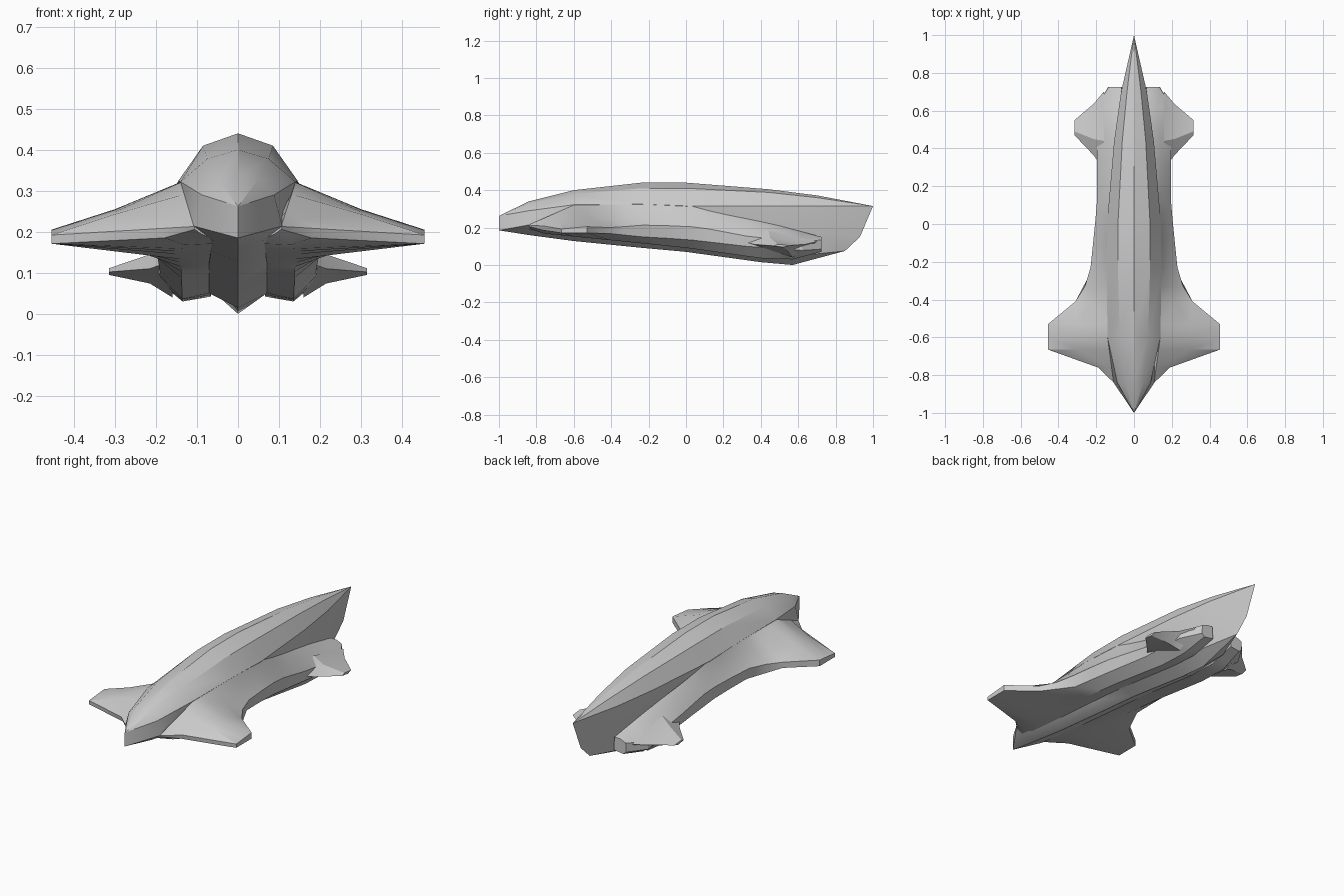
import bpy, bmesh, math


def rail_at(rail, y):
    """Point on a (y, x, z) rail at station y."""
    if y <= rail[0][0]:
        return (rail[0][1], y, rail[0][2])
    for a, b in zip(rail, rail[1:]):
        if y <= b[0]:
            t = (y - a[0]) / (b[0] - a[0])
            return (a[1] + t * (b[1] - a[1]), y, a[2] + t * (b[2] - a[2]))
    return (rail[-1][1], y, rail[-1][2])


def loft(name, rings, cap=False, mirror=False, angle=28):
    bm = bmesh.new()
    vs = [[bm.verts.new(p) for p in r] for r in rings]
    n = len(rings[0])
    for a, b in zip(vs, vs[1:]):
        for i in range(n):
            j = (i + 1) % n
            bm.faces.new((a[i], a[j], b[j], b[i]))
    if cap:
        bm.faces.new(vs[0])
        bm.faces.new(vs[-1])
    bmesh.ops.remove_doubles(bm, verts=bm.verts[:], dist=0.0005)
    bmesh.ops.recalc_face_normals(bm, faces=bm.faces[:])
    me = bpy.data.meshes.new(name)
    bm.to_mesh(me)
    bm.free()
    ob = bpy.data.objects.new(name, me)
    bpy.context.collection.objects.link(ob)
    bpy.ops.object.select_all(action='DESELECT')
    ob.select_set(True)
    bpy.context.view_layer.objects.active = ob
    bpy.ops.object.shade_smooth_by_angle(angle=math.radians(angle))
    if mirror:
        ob.modifiers.new("mirror", 'MIRROR').use_mirror_merge = False
    return ob


# Central hull: rails from spine to keel, one point per station (y, x, z)
spine = [(-1, 0, .262), (-.84, 0, .34), (-.6, 0, .40), (-.24, 0, .44),
         (0, 0, .44), (.44, 0, .405), (.7, 0, .372), (1, 0, .315)]
shoulder = [(-1, 0, .262), (-.84, .05, .328), (-.6, .075, .378), (-.24, .085, .41),
            (0, .085, .41), (.44, .062, .388), (.7, .037, .36), (1, 0, .315)]
chine = [(-1, 0, .262), (-.84, .088, .29), (-.6, .14, .322), (-.24, .145, .325),
         (0, .143, .316), (.44, .105, .315), (.7, .068, .315), (1, 0, .315)]
flank = [(-1, 0, .185), (-.84, .108, .214), (-.6, .13, .21), (-.24, .13, .2),
         (0, .12, .2), (.44, .098, .18), (.7, .065, .17), (.93, 0, .15)]
groove = [(-1, 0, .185), (-.84, .06, .178), (-.6, .066, .152), (-.24, .07, .122),
          (0, .07, .102), (.4, .07, .05), (.66, .062, .055), (.85, 0, .075)]
keel = [(-1, 0, .185), (-.84, 0, .16), (-.6, 0, .128), (-.24, 0, .092),
        (0, 0, .07), (.4, 0, .015), (.57, 0, 0), (.85, 0, .075)]
rings = []
for pts in zip(spine, shoulder, chine, flank, groove, keel):
    right = [(x, y, z) for y, x, z in pts]
    rings.append(right + [(-x, y, z) for x, y, z in right[-2:0:-1]])
loft("central_hull", rings)

# Side bodies that flare into the front wings and end in the rear pods
join = [(-.84, .106, .215), (-.76, .117, .25), (-.6, .14, .32), (-.24, .145, .325),
        (.03, .141, .315), (.15, .128, .282), (.46, .098, .22), (.725, .065, .15)]
upper = [(-.84, .107, .214), (-.76, .15, .23), (-.665, .3, .243), (-.53, .3, .255),
         (-.41, .22, .25), (-.23, .18, .26), (0, .17, .263), (.32, .15, .215),
         (.55, .13, .178), (.725, .1, .15)]
outer = [(-.84, .107, .213), (-.76, .19, .208), (-.665, .455, .192), (-.53, .455, .205),
         (-.41, .31, .2), (-.33, .26, .205), (-.23, .23, .213), (0, .206, .208),
         (.12, .196, .193), (.32, .195, .155), (.62, .2, .12), (.725, .135, .135)]
under = [(-.84, .105, .206), (-.76, .18, .185), (-.665, .455, .171), (-.53, .455, .171),
         (-.41, .31, .168), (-.23, .215, .15), (0, .196, .137), (.32, .19, .1),
         (.62, .2, .078), (.725, .137, .085)]
belly = [(-.84, .09, .195), (-.76, .13, .168), (-.53, .14, .145), (0, .138, .092),
         (.4, .136, .036), (.57, .135, .03), (.725, .12, .07)]
inner = [(-.84, .058, .18), (-.6, .064, .153), (0, .068, .103), (.4, .068, .051),
         (.57, .066, .042), (.725, .062, .078)]
stations = [-.84, -.76, -.665, -.6, -.53, -.41, -.33, -.23, -.1, .03, .12, .22,
            .32, .4, .5, .57, .62, .725]
loft("side_bodies_and_front_wings",
     [[rail_at(r, y) for r in (join, upper, outer, under, belly, inner)] for y in stations],
     cap=True, mirror=True)

# Rear winglets: sections from root to tip
sections = [(.16, .29, .44, .70, .13, .185, .125, .04),
            (.215, .365, .45, .635, .11, .145, .11, .074),
            (.315, .47, .49, .55, .102, .111, .104, .095)]
loft("rear_winglets",
     [[(x, y0, z0), (x, y1, zt), (x, y2, z2), (x, (y1 + y2) / 2, zb)]
      for x, y0, y1, y2, z0, zt, z2, zb in sections], cap=True, mirror=True)
